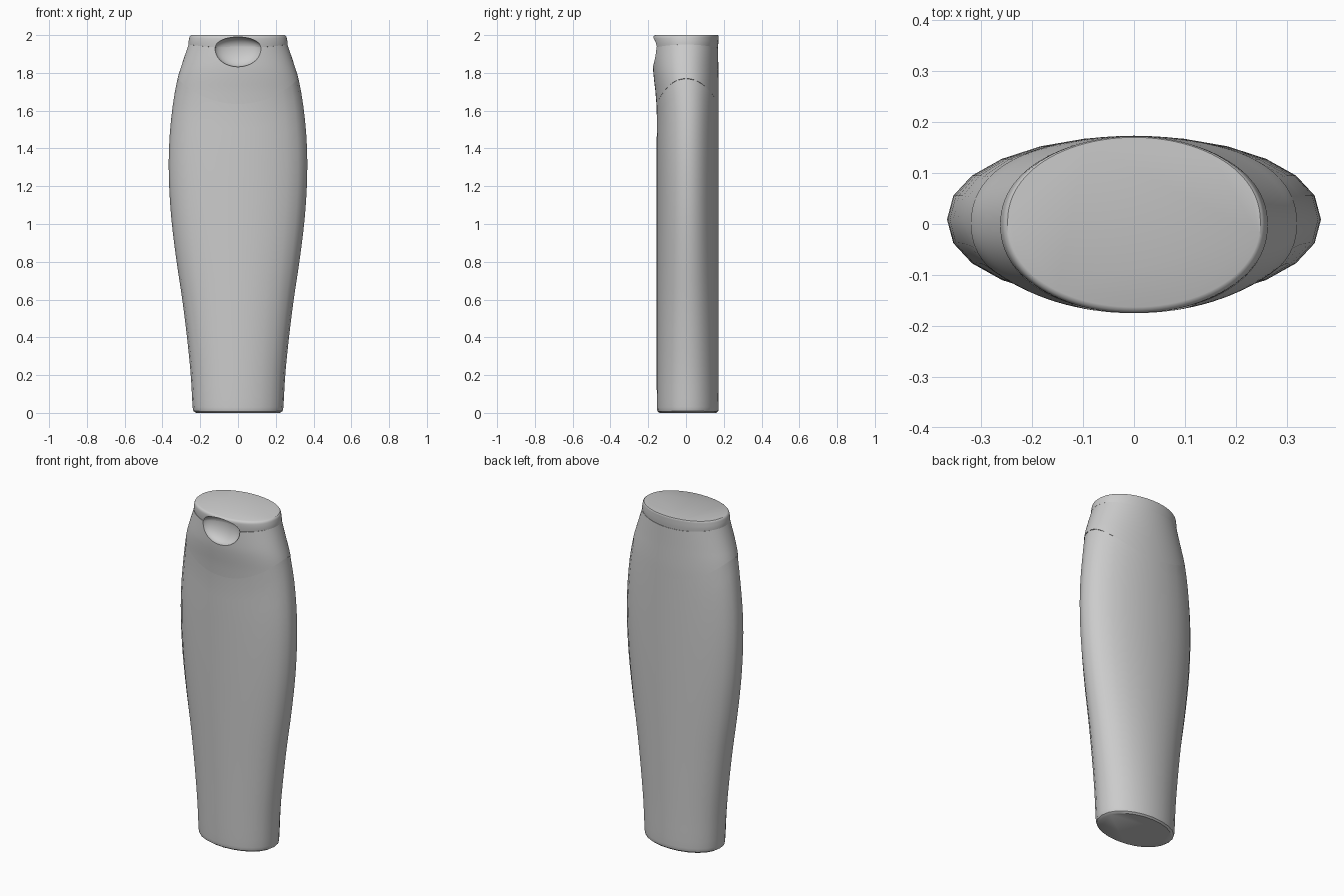
import bpy, bmesh, math

if "Cube" in bpy.data.objects:
    bpy.data.objects.remove(bpy.data.objects["Cube"])

grey = bpy.data.materials.new("light_grey_plastic")
GREY = (0.6, 0.6, 0.6, 1)
grey.diffuse_color = GREY
grey.use_nodes = True
grey.node_tree.nodes["Principled BSDF"].inputs["Base Color"].default_value = GREY

# Rows of height, half width, front depth, back depth
BOTTLE = [(0, .222, -.14, .16), (.008, .235, -.151, .17), (.03, .24, -.154, .173),
          (.2, .25, -.155, .173), (.4, .27, -.155, .173), (.6, .295, -.155, .173),
          (.8, .325, -.155, .173), (1.0, .35, -.155, .173), (1.15, .362, -.155, .173),
          (1.3, .367, -.155, .173), (1.45, .363, -.155, .173), (1.6, .349, -.155, .173),
          (1.7, .334, -.162, .173), (1.77, .32, -.17, .172), (1.83, .302, -.175, .171),
          (1.95, .262, -.174, .17)]
LID = [(1.92, .258, -.17, .167), (1.955, .263, -.174, .171), (1.985, .258, -.175, .172),
       (1.995, .254, -.171, .172), (2.0, .248, -.163, .17)]


def sample(table, z):
    """Smooth interpolation of a profile table at height z."""
    n = len(table)
    i = max(k for k in range(n - 1) if table[k][0] <= z or k == 0)
    p, q = table[i], table[i + 1]
    h = q[0] - p[0]
    t = min(max((z - p[0]) / h, 0), 1)

    def slope(k, c):
        a, b = table[max(k - 1, 0)], table[min(k + 1, n - 1)]
        return (b[c] - a[c]) / (b[0] - a[0])

    return [(2*t**3 - 3*t*t + 1) * p[c] + (t**3 - 2*t*t + t) * h * slope(i, c)
            + (3*t*t - 2*t**3) * q[c] + (t**3 - t*t) * h * slope(i + 1, c)
            for c in (1, 2, 3)]


def body_seam(a):
    return 1.635 + .135 * math.cos(a) ** 2


def lid_seam(a):
    return 1.95 - .018 * math.sin(a) ** 2


def finish(name, bm):
    bmesh.ops.recalc_face_normals(bm, faces=bm.faces)
    mesh = bpy.data.meshes.new(name)
    bm.to_mesh(mesh)
    bm.free()
    mesh.materials.append(grey)
    ob = bpy.data.objects.new(name, mesh)
    bpy.context.collection.objects.link(ob)
    return ob


def shell(name, table, sides, steps, low, high):
    """Closed oval loft running between two seam curves."""
    bm = bmesh.new()
    rings = []
    for t in steps:
        ring = []
        for k in range(sides):
            a = 2 * math.pi * k / sides
            z = low(a) + (high(a) - low(a)) * t
            w, front, back = sample(table, z)
            s = math.sin(a)
            y = (front + back) / 2 + (back - front) / 2 * math.copysign(abs(s) ** .93, s)
            ring.append(bm.verts.new((w * math.cos(a), y, z)))
        rings.append(ring)
    for r, u in zip(rings, rings[1:]):
        for k in range(sides):
            j = (k + 1) % sides
            bm.faces.new((r[k], r[j], u[j], u[k]))
    bm.faces.new(rings[0])
    bm.faces.new(rings[-1])
    return finish(name, bm)


def scoop(target, name, height):
    """Cut the thumb recess out of a part with a hidden ellipsoid."""
    bm = bmesh.new()
    bmesh.ops.create_uvsphere(bm, u_segments=48, v_segments=32, radius=1)
    for v in bm.verts:
        v.co = (v.co.x * .125, v.co.y * .06 - .17, v.co.z * height + 1.932)
    cutter = finish(name, bm)
    for p in cutter.data.polygons:
        p.use_smooth = True
    cutter.hide_render = True
    cutter.hide_set(True)
    mod = target.modifiers.new("thumb_recess", "BOOLEAN")
    mod.operation = "DIFFERENCE"
    mod.solver = "EXACT"
    mod.object = cutter
    bpy.context.view_layer.objects.active = target
    bpy.ops.object.modifier_apply(modifier=mod.name)
    bpy.data.objects.remove(cutter)


def smooth(ob, angle=35):
    bpy.ops.object.select_all(action="DESELECT")
    ob.select_set(True)
    bpy.context.view_layer.objects.active = ob
    bpy.ops.object.shade_smooth_by_angle(angle=math.radians(angle))


# Tall bottle body
body = shell("bottle_body", BOTTLE, 24, [0, .005, .01, .018] + [i / 24 for i in range(1, 25)],
             lambda a: 0, body_seam)

# Cap collar between the curved seam and the lid
collar = shell("cap_collar", BOTTLE, 96, [i / 12 for i in range(13)], body_seam, lid_seam)
scoop(collar, "collar_cutter", .1)

# Flip lid with rounded rim
lid = shell("flip_lid", LID, 96, [0, .25, .5, .7, .8, .88, .94, 1], lid_seam, lambda a: 2.0)
scoop(lid, "lid_cutter", .058)

for part in (body, collar, lid):
    smooth(part)
